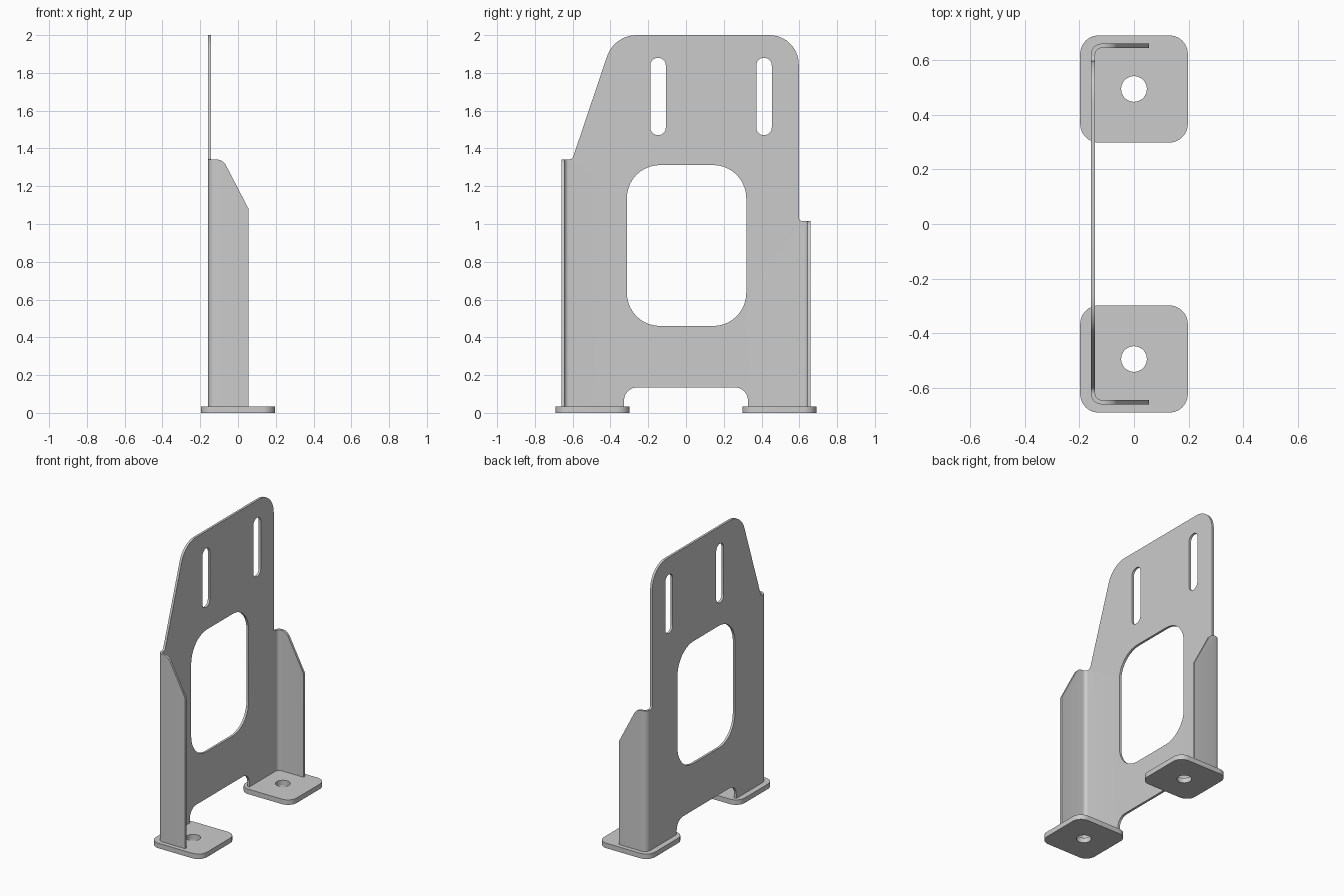
import bpy, bmesh, math
from mathutils import Vector

if "Cube" in bpy.data.objects:
    bpy.data.objects.remove(bpy.data.objects["Cube"])

THICK = 0.016          # sheet thickness
MID_X, MID_Y = -0.15, 0.652   # mid-surface of back panel / side flanges
R = 0.032              # bend radius at mid-surface
FLAT = MID_Y - R       # half-width of the flat panel
ARC = R * math.pi / 2
BASE = 0.035           # foot thickness


def rounded(points, seg=10):
    """Outline with filleted corners from (x, y, radius) points."""
    out = []
    for i, (x, y, r) in enumerate(points):
        p = Vector((x, y))
        if r == 0:
            out.append(p)
            continue
        a = (Vector(points[i - 1][:2]) - p).normalized()
        b = (Vector(points[(i + 1) % len(points)][:2]) - p).normalized()
        half = a.angle(b) / 2
        c = p + (a + b).normalized() * (r / math.sin(half))
        va = p + a * (r / math.tan(half)) - c
        vb = p + b * (r / math.tan(half)) - c
        total = va.angle(vb)
        for k in range(seg + 1):
            t = k / seg
            out.append(c + (va * math.sin((1 - t) * total) + vb * math.sin(t * total)) / math.sin(total))
    return out


def rect(cx, cy, w, h, r):
    return rounded([(cx + sx * w / 2, cy + sy * h / 2, r)
                    for sx, sy in ((-1, -1), (1, -1), (1, 1), (-1, 1))])


def circle(cx, cy, r, n=40):
    return [Vector((cx + r * math.cos(2 * math.pi * i / n), cy + r * math.sin(2 * math.pi * i / n)))
            for i in range(n)]


def sheet(name, loops, place, thickness, cuts=()):
    """Fill outline with holes, cut at bend lines, fold into place, thicken."""
    bm = bmesh.new()
    for loop in loops:
        vs = [bm.verts.new((p.x, p.y, 0)) for p in loop]
        for i, v in enumerate(vs):
            bm.edges.new((vs[i - 1], v))
    bmesh.ops.triangle_fill(bm, edges=bm.edges[:], use_beauty=True, normal=(0, 0, 1))
    for s in cuts:
        bmesh.ops.bisect_plane(bm, geom=bm.verts[:] + bm.edges[:] + bm.faces[:],
                               plane_co=(s, 0, 0), plane_no=(1, 0, 0), dist=1e-5)
    for v in bm.verts:
        v.co = place(v.co.x, v.co.y)
    bmesh.ops.recalc_face_normals(bm, faces=bm.faces[:])
    me = bpy.data.meshes.new(name)
    bm.to_mesh(me)
    bm.free()
    ob = bpy.data.objects.new(name, me)
    bpy.context.collection.objects.link(ob)
    bpy.ops.object.select_all(action='DESELECT')
    ob.select_set(True)
    bpy.context.view_layer.objects.active = ob
    mod = ob.modifiers.new("Thickness", 'SOLIDIFY')
    mod.thickness, mod.offset = thickness, 0
    bpy.ops.object.modifier_apply(modifier=mod.name)
    bpy.ops.object.shade_smooth_by_angle(angle=math.radians(30))
    return ob


def fold(s, z):
    """Map unfolded width s to the U-shaped channel."""
    side, a = math.copysign(1, s), abs(s)
    if a <= FLAT:
        return (MID_X, s, z)
    if a <= FLAT + ARC:
        t = (a - FLAT) / R
        return (MID_X + R - R * math.cos(t), side * (FLAT + R * math.sin(t)), z)
    return (MID_X + R + a - FLAT - ARC, side * MID_Y, z)


def flange(x):
    """Unfolded position of a point at x on a side flange."""
    return FLAT + ARC + x - MID_X - R


# Bent bracket: back panel with two unequal side flanges
tip, knee = flange(0.055), flange(-0.08)
outline = rounded([
    (-tip, BASE, 0), (-0.328, BASE, 0), (-0.328, 0.135, 0.07),
    (0.328, 0.135, 0.07), (0.328, BASE, 0), (tip, BASE, 0),
    (tip, 0.755, 0), (knee, 1.015, 0.06), (0.597, 1.015, 0.02),
    (0.597, 2.0, 0.155), (-0.38, 2.0, 0.165), (-0.602, 1.342, 0.025),
    (-knee, 1.342, 0.06), (-tip, 1.082, 0)])
window = rect(0.003, 0.886, 0.632, 0.852, 0.175)
slots = [rect(y, 1.675, 0.082, 0.41, 0.0405) for y in (-0.148, 0.413)]
cuts = [sg * (FLAT + ARC * k / 6) for sg in (-1, 1) for k in range(7)]
sheet("bent_bracket", [outline, window] + slots, fold, THICK, cuts)

# Foot plates with bolt holes
for name, y in (("front_foot_plate", -0.494), ("rear_foot_plate", 0.494)):
    sheet(name, [rect(0, y, 0.394, 0.392, 0.068), circle(0, y, 0.047)],
          lambda px, py: (px, py, BASE / 2), BASE)
